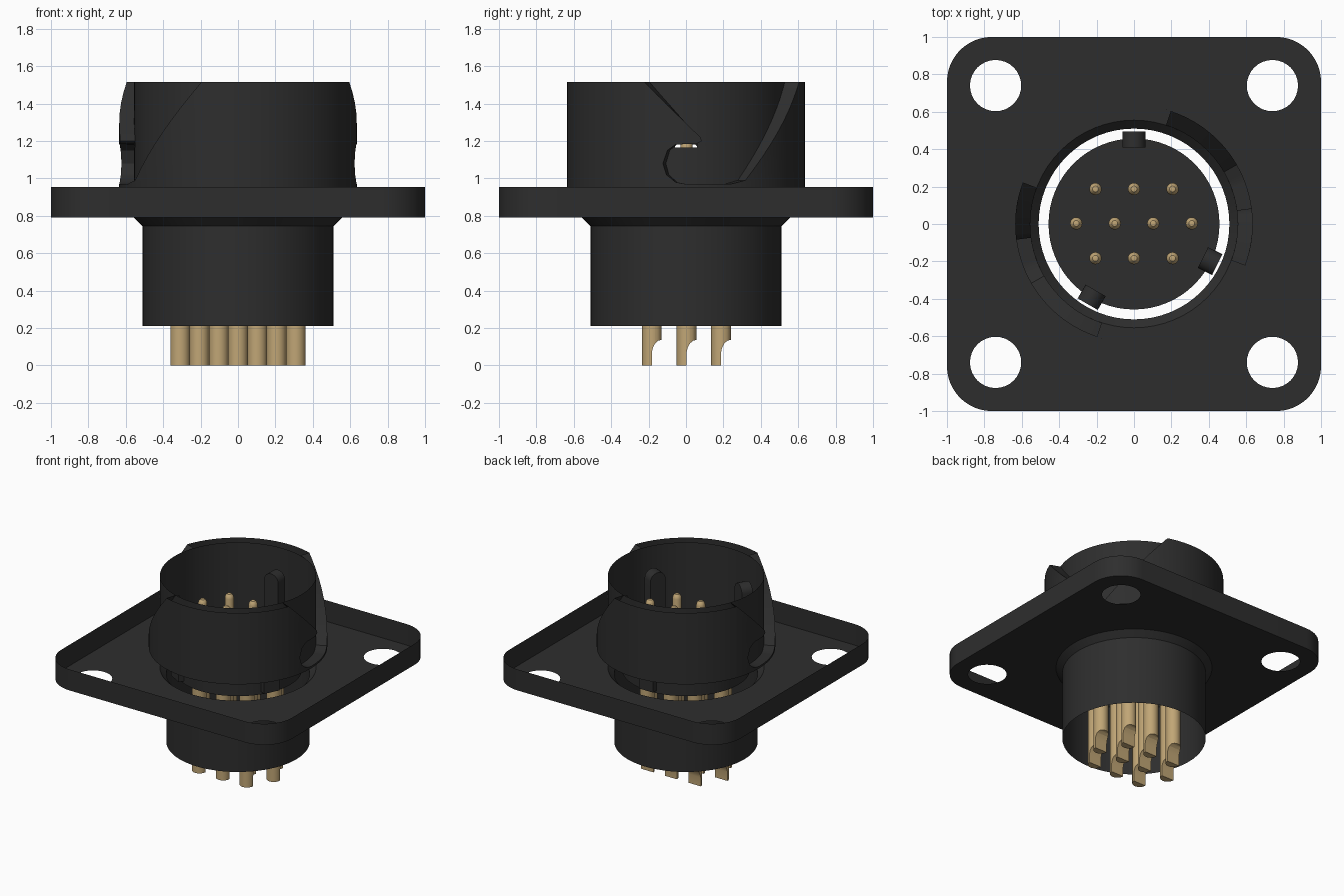
import bpy, bmesh, math
from mathutils import Vector, Matrix

if "Cube" in bpy.data.objects:
    bpy.data.objects.remove(bpy.data.objects["Cube"], do_unlink=True)


def material(name, rgb):
    m = bpy.data.materials.new(name)
    m.use_nodes = True
    m.diffuse_color = (*rgb, 1)
    m.node_tree.nodes["Principled BSDF"].inputs["Base Color"].default_value = (*rgb, 1)
    return m


BLACK = material("black anodised metal", (0.027, 0.027, 0.027))
GOLD = material("gold contact", (0.53, 0.38, 0.18))


def add(name, bm, mat, smooth=True, fix=True):
    if fix:
        bmesh.ops.recalc_face_normals(bm, faces=bm.faces[:])
    me = bpy.data.meshes.new(name)
    bm.to_mesh(me)
    bm.free()
    me.materials.append(mat)
    ob = bpy.data.objects.new(name, me)
    bpy.context.collection.objects.link(ob)
    if smooth:
        bpy.ops.object.select_all(action='DESELECT')
        ob.select_set(True)
        bpy.context.view_layer.objects.active = ob
        bpy.ops.object.shade_smooth_by_angle(angle=math.radians(30))
    return ob


def lathe(profile, steps=64):
    """Spin (radius, z) points around z."""
    bm = bmesh.new()
    vs = [bm.verts.new((r, 0, z)) for r, z in profile]
    es = [bm.edges.new(p) for p in zip(vs, vs[1:])]
    bmesh.ops.spin(bm, geom=vs + es, axis=(0, 0, 1), cent=(0, 0, 0),
                   angle=math.tau, steps=steps, use_merge=True)
    bmesh.ops.remove_doubles(bm, verts=bm.verts[:], dist=1e-4)
    return bm


def prism(points, to3d, depth):
    """Extrude a flat outline along a vector."""
    bm = bmesh.new()
    f = bm.faces.new([bm.verts.new(to3d(*p)) for p in points])
    ex = bmesh.ops.extrude_face_region(bm, geom=[f])["geom"]
    bmesh.ops.translate(bm, vec=depth, verts=[v for v in ex if isinstance(v, bmesh.types.BMVert)])
    return bm


def wrapped(outlines, radius, wall_to=None, ends=()):
    """Bend flat (degrees, z) outlines onto a cylinder, and repeat half a turn on.
    Open edges away from the ends get a wall down to the radius wall_to."""
    bm = bmesh.new()
    for o in outlines:
        bm.faces.new([bm.verts.new((a, z, 0)) for a, z in o])
    bmesh.ops.triangulate(bm, faces=bm.faces[:])
    for a in range(-40, 181, 5):
        bmesh.ops.bisect_plane(bm, geom=bm.verts[:] + bm.edges[:] + bm.faces[:],
                               plane_co=(a, 0, 0), plane_no=(1, 0, 0))
    rim = []
    if wall_to:
        for e in bm.edges:
            a, b = e.verts
            flat = any(abs(a.co[i] - t) < 1e-3 and abs(b.co[i] - t) < 1e-3 for i, t in ends)
            if e.is_boundary and not flat:
                rim.append(e)
        ex = bmesh.ops.extrude_edge_only(bm, edges=rim)["geom"]
        for v in ex:
            if isinstance(v, bmesh.types.BMVert):
                v.co.z = 1
    for v in bm.verts:
        a, z, inner = v.co
        r = wall_to if inner > 0.5 else radius
        v.co = (r * math.cos(math.radians(a)), r * math.sin(math.radians(a)), z)
    dup = bmesh.ops.duplicate(bm, geom=bm.verts[:] + bm.edges[:] + bm.faces[:])["geom"]
    bmesh.ops.rotate(bm, cent=(0, 0, 0), matrix=Matrix.Rotation(math.pi, 3, 'Z'),
                     verts=[v for v in dup if isinstance(v, bmesh.types.BMVert)])
    bmesh.ops.remove_doubles(bm, verts=bm.verts[:], dist=1e-4)
    return bm


# Square mounting flange: drilled base sheet with an upstanding edge
Z_FLANGE, Z_EDGE, Z_TOP = 0.79, 0.955, 1.515


def loop(bm, pts):
    vs = [bm.verts.new((x, y, Z_FLANGE)) for x, y in pts]
    return [bm.edges.new((vs[i - 1], vs[i])) for i in range(len(vs))]


def circle(cx, cy, r, n, start=0.0, sweep=math.tau):
    return [(cx + r * math.cos(start + sweep * i / n), cy + r * math.sin(start + sweep * i / n))
            for i in range(n)]


bm = bmesh.new()
outline = []
for k, (sx, sy) in enumerate([(1, 1), (-1, 1), (-1, -1), (1, -1)]):
    arc = circle(0.76 * sx, 0.76 * sy, 0.24, 12, k * math.pi / 2, math.pi / 2)
    end = (k + 1) * math.pi / 2
    outline += arc + [(0.76 * sx + 0.24 * math.cos(end), 0.76 * sy + 0.24 * math.sin(end))]
outer = loop(bm, outline)
edges = outer + loop(bm, circle(0, 0, 0.555, 64))
for sx in (1, -1):
    for sy in (1, -1):
        edges += loop(bm, circle(0.74 * sx, 0.74 * sy, 0.137, 32))
bmesh.ops.triangle_fill(bm, edges=edges, use_beauty=True, normal=(0, 0, -1))
ex = bmesh.ops.extrude_edge_only(bm, edges=outer)["geom"]
bmesh.ops.translate(bm, vec=(0, 0, Z_EDGE - Z_FLANGE),
                    verts=[v for v in ex if isinstance(v, bmesh.types.BMVert)])
add("mounting_flange", bm, BLACK)

# Rear barrel with a chamfer under the flange
add("rear_barrel", lathe([(0.51, 0.21), (0.51, 0.745), (0.555, Z_FLANGE)]), BLACK)

# Bayonet shell: two hooked ramp slots opening at the top
slot = [(-20.5, Z_TOP), (7, 1.22), (7.6, 1.2), (5, 1.185), (-5, 1.182), (-9, 1.15),
        (-11.2, 1.08), (-9.5, 1.02), (-5, 0.98), (0, 0.97), (22, 0.97), (30, 0.99), (72, Z_TOP)]
sheet = slot + [(159.5, Z_TOP), (159.5, Z_EDGE), (-20.5, Z_EDGE)]
ends = [(1, Z_TOP), (1, Z_EDGE), (0, -20.5), (0, 159.5)]
add("bayonet_shell", wrapped([sheet], 0.635, 0.555, ends), BLACK)

# Inner sleeve forming the slot floors, with a narrow latch opening in each
bands = [[(-20.5, Z_EDGE), (159.5, Z_EDGE), (159.5, 1.165), (-20.5, 1.165)],
         [(-20.5, 1.165), (-6, 1.165), (-6, 1.19), (-20.5, 1.19)],
         [(6, 1.165), (159.5, 1.165), (159.5, 1.19), (6, 1.19)],
         [(-20.5, 1.19), (159.5, 1.19), (159.5, Z_TOP), (-20.5, Z_TOP)]]
add("inner_sleeve", wrapped(bands, 0.555), BLACK)

# Insulating insert that carries the contacts
add("contact_insert", lathe([(0, 0.78), (0.457, 0.78), (0.457, 0.9), (0, 0.9)]), BLACK)

# Three round-topped polarising keys
key_outline = [(-0.062, 0.8), (0.062, 0.8)] + \
    [(0.062 * math.cos(math.pi * i / 12), 1.308 + 0.062 * math.sin(math.pi * i / 12)) for i in range(13)]
for i, angle in enumerate((90, -26, -120)):
    bm = prism(key_outline, lambda t, z: (0.41, t, z), (0.085, 0, 0))
    bm.transform(Matrix.Rotation(math.radians(angle), 4, 'Z'))
    add(f"polarising_key_{i + 1}", bm, BLACK)

# Solder cup: a rod with half its end scooped away
cup = add("solder_cup_1", lathe([(0, 0), (0.053, 0), (0.053, 0.79), (0, 0.79)], 24), GOLD)
scoop = [(0, -0.1), (0, 0.07), (0.006, 0.095), (0.018, 0.118), (0.035, 0.133),
         (0.08, 0.143), (0.08, -0.1)]
cutter = add("scoop_cutter", prism(scoop, lambda y, z: (-0.1, y, z), (0.2, 0, 0)), GOLD, False)
cutter.hide_render = True
mod = cup.modifiers.new("scoop", 'BOOLEAN')
mod.operation, mod.object, mod.solver = 'DIFFERENCE', cutter, 'EXACT'
bpy.ops.object.select_all(action='DESELECT')
cup.select_set(True)
bpy.context.view_layer.objects.active = cup
bpy.ops.object.modifier_apply(modifier=mod.name)
bpy.data.objects.remove(cutter, do_unlink=True)
bpy.ops.object.shade_smooth_by_angle(angle=math.radians(30))

# Mating pin with a domed tip
pin = add("contact_pin_1", lathe([(0.033, 0.88), (0.033, 1.215), (0.028, 1.233),
                                  (0.016, 1.246), (0, 1.25)], 16), GOLD)

# Ten contacts in rows of three, four and three
spots = [(x, y) for y in (0.187, -0.183) for x in (-0.206, 0, 0.206)]
spots += [(x, 0.003) for x in (-0.309, -0.103, 0.103, 0.309)]
for i, (x, y) in enumerate(spots):
    for base, name in ((cup, "solder_cup"), (pin, "contact_pin")):
        ob = base
        if i:
            ob = base.copy()
            ob.name = f"{name}_{i + 1}"
            bpy.context.collection.objects.link(ob)
        ob.location = (x, y, 0)
